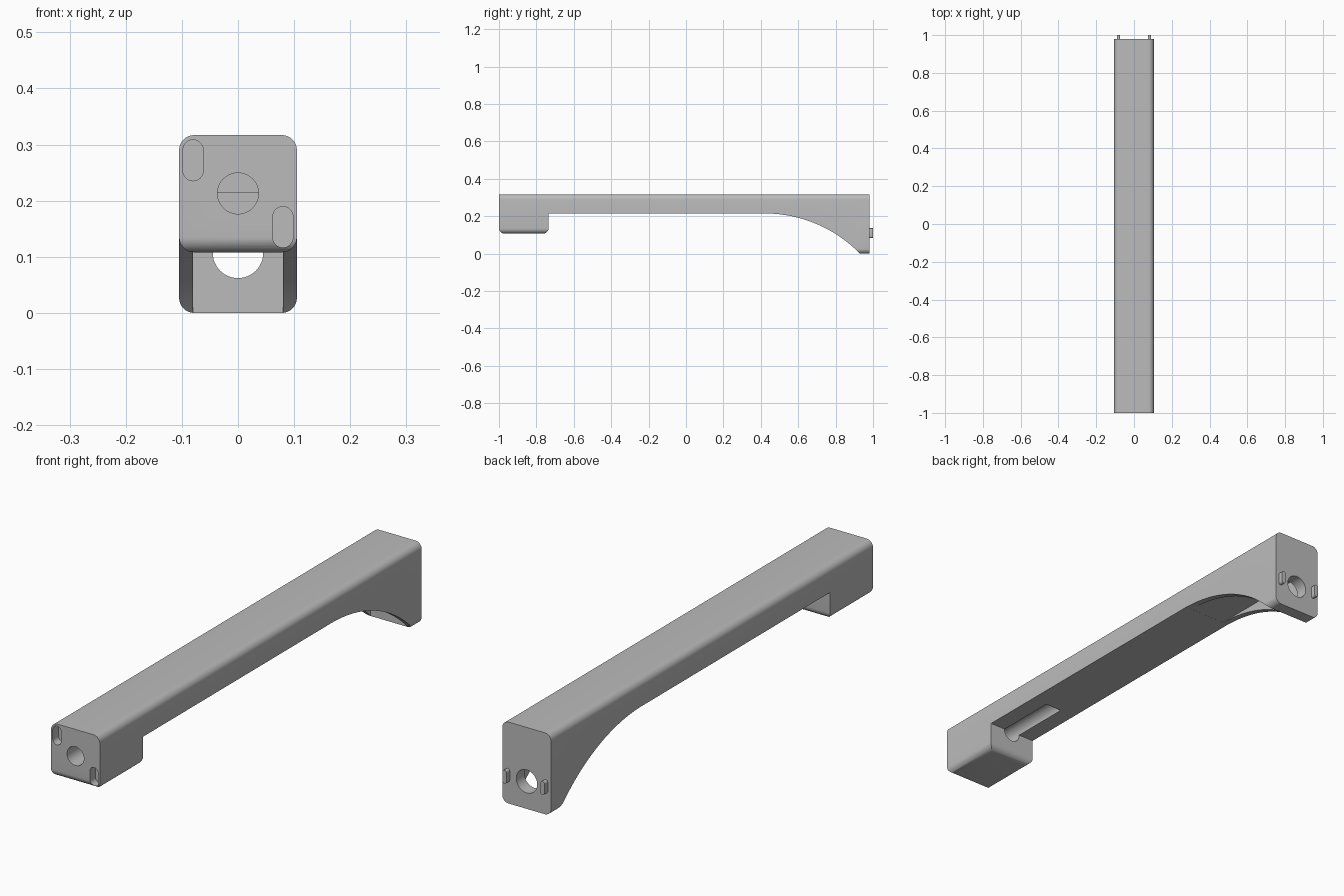
import bpy, bmesh
from math import sin, cos, pi, sqrt

cube = bpy.data.objects.get("Cube")
if cube:
    bpy.data.objects.remove(cube, do_unlink=True)

grey = bpy.data.materials.new("plain grey")
grey.use_nodes = True
grey.diffuse_color = (0.5, 0.5, 0.5, 1)
grey.node_tree.nodes["Principled BSDF"].inputs["Base Color"].default_value = (0.5, 0.5, 0.5, 1)

HALF_WIDTH, TOP, BACK = 0.105, 0.317, 0.98
UNDERSIDE, BLOCK_BOTTOM, BLOCK_END = 0.215, 0.108, -0.735
ARCH_START, FOOT_START = 0.42, 0.93
RADIUS = 0.027


def rounded(cx, cz, w, h, r, seg=8):
    """Rounded rectangle outline; also gives slots and circles."""
    pts = []
    for i, (sx, sz) in enumerate([(1, 1), (-1, 1), (-1, -1), (1, -1)]):
        for k in range(seg + 1):
            a = (i + k / seg) * pi / 2
            pts.append((cx + sx * (w / 2 - r) + r * cos(a),
                        cz + sz * (h / 2 - r) + r * sin(a)))
    return pts


def prism(name, outline, start, end, along="y"):
    """Solid made by sweeping an outline along x or y."""
    bm = bmesh.new()

    def place(p, t):
        return (p[0], t, p[1]) if along == "y" else (t, p[0], p[1])

    bottom = [bm.verts.new(place(p, start)) for p in outline]
    top = [bm.verts.new(place(p, end)) for p in outline]
    n = len(outline)
    bm.faces.new(bottom)
    bm.faces.new(top[::-1])
    for i in range(n):
        j = (i + 1) % n
        bm.faces.new((bottom[i], top[i], top[j], bottom[j]))
    bmesh.ops.remove_doubles(bm, verts=bm.verts[:], dist=1e-5)
    bmesh.ops.recalc_face_normals(bm, faces=bm.faces[:])
    mesh = bpy.data.meshes.new(name)
    bm.to_mesh(mesh)
    bm.free()
    mesh.materials.append(grey)
    obj = bpy.data.objects.new(name, mesh)
    bpy.context.collection.objects.link(obj)
    return obj


def activate(obj):
    bpy.ops.object.select_all(action="DESELECT")
    obj.select_set(True)
    bpy.context.view_layer.objects.active = obj


def cut(obj, cutter):
    cutter.hide_render = True
    activate(obj)
    mod = obj.modifiers.new("cut", "BOOLEAN")
    mod.operation, mod.solver, mod.object = "DIFFERENCE", "EXACT", cutter
    bpy.ops.object.modifier_apply(modifier=mod.name)
    bpy.data.objects.remove(cutter, do_unlink=True)


# Rounded bar over the full length
handle = prism("handle_body", rounded(0, TOP / 2, 2 * HALF_WIDTH, TOP, RADIUS), -1, BACK)

# Remove the underside: below the front block, below the grip, and the arch to the foot
dy = FOOT_START - ARCH_START
arch_r = (dy ** 2 + UNDERSIDE ** 2) / (2 * UNDERSIDE)
arch = []
for i in range(33):
    d = dy * i / 32
    arch.append((ARCH_START + d, UNDERSIDE - arch_r + sqrt(arch_r ** 2 - d ** 2)))
under = [(-1.1, -0.1), (-1.1, BLOCK_BOTTOM), (BLOCK_END, BLOCK_BOTTOM), (BLOCK_END, UNDERSIDE)]
cut(handle, prism("underside_cutter", under + arch + [(FOOT_START, -0.1)], -0.3, 0.3, "x"))

# Round the lower edges of the front block
bm = bmesh.new()
bm.from_mesh(handle.data)
edges = [e for e in bm.edges if all(abs(v.co.z - BLOCK_BOTTOM) < 1e-4
         and abs(abs(v.co.x) - HALF_WIDTH) < 1e-4 for v in e.verts)]
bmesh.ops.bevel(bm, geom=edges, offset=RADIUS, segments=8, profile=0.5, affect="EDGES")
bm.to_mesh(handle.data)
bm.free()

# Hollow between the arch ribs, in front of the foot wall
pocket = [(ARCH_START + 0.02, -0.1), (FOOT_START, -0.1),
          (FOOT_START, UNDERSIDE), (ARCH_START + 0.02, UNDERSIDE)]
cut(handle, prism("pocket_cutter", pocket, -0.08, 0.08, "x"))

# Screw holes: the front one runs on as a groove under the grip
cut(handle, prism("front_hole_cutter", rounded(0, 0.213, 0.073, 0.073, 0.0365, 12), -1.1, -0.485))
cut(handle, prism("back_hole_cutter", rounded(0, 0.107, 0.09, 0.09, 0.045, 12), 0.9, 1.1))

# Blind slots in the front face
for x, z in [(-0.08, 0.272), (0.08, 0.153)]:
    cut(handle, prism("slot_cutter", rounded(x, z, 0.036, 0.073, 0.018), -1.1, -0.965))

# Locating pegs on the back face
pegs = [prism(side + "_peg", rounded(x, 0.11, 0.018, 0.052, 0.0088, 6), BACK - 0.002, 1)
        for side, x in [("left", 0.082), ("right", -0.082)]]

for obj in [handle] + pegs:
    activate(obj)
    bpy.ops.object.shade_smooth_by_angle(angle=pi / 6)
